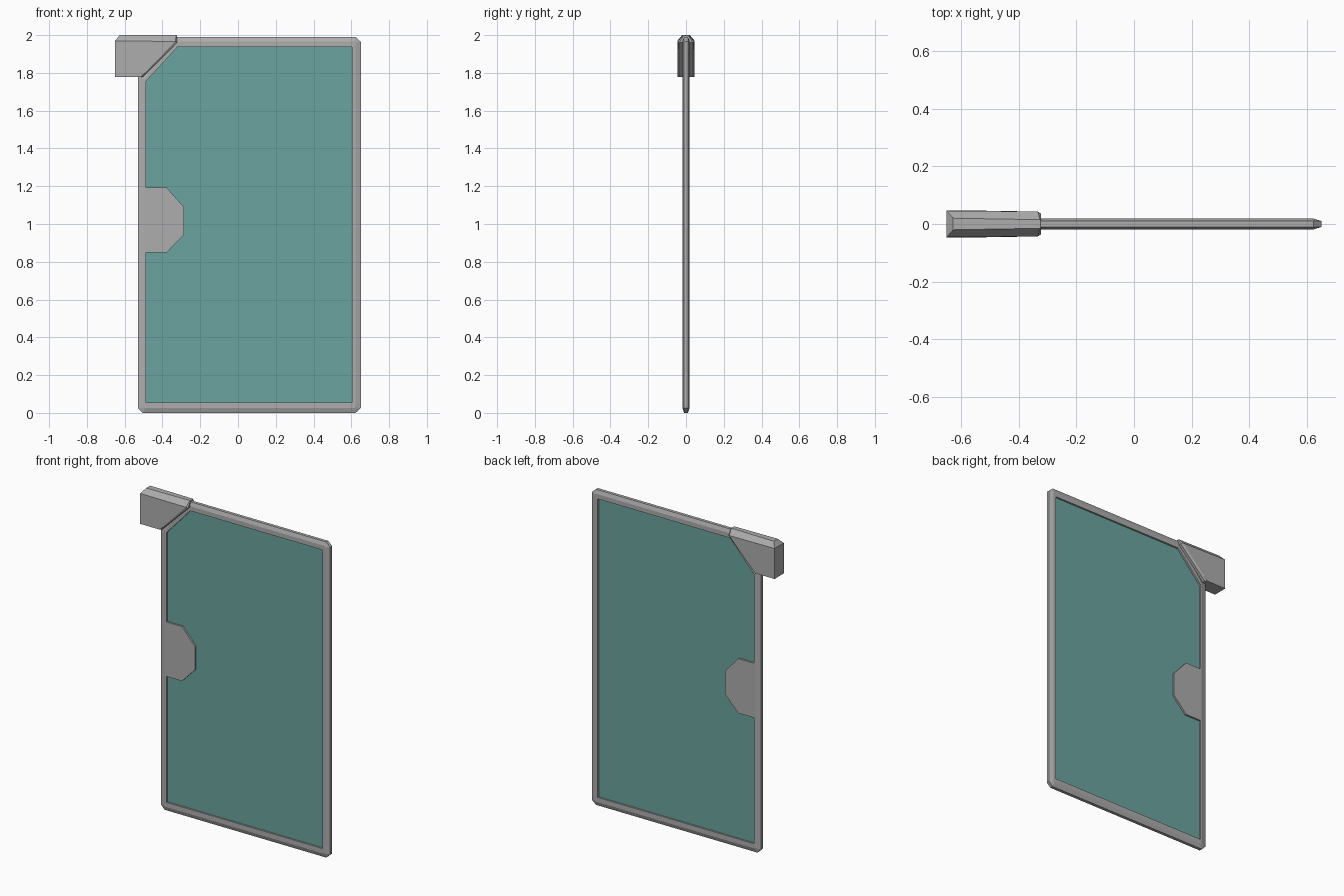
import bpy, bmesh

if "Cube" in bpy.data.objects:
    bpy.data.objects.remove(bpy.data.objects["Cube"])

FACE = 0.019      # half thickness of the frame


def material(name, rgb):
    mat = bpy.data.materials.new(name)
    mat.diffuse_color = (*rgb, 1)
    mat.use_nodes = True
    mat.node_tree.nodes["Principled BSDF"].inputs["Base Color"].default_value = mat.diffuse_color
    return mat


GREY = material("dark_grey", (0.425, 0.42, 0.42))
TEAL = material("teal_glass", (0.148, 0.378, 0.35))


def finish(bm, name, mat=GREY):
    bmesh.ops.remove_doubles(bm, verts=bm.verts, dist=0.0005)
    bmesh.ops.recalc_face_normals(bm, faces=bm.faces)
    mesh = bpy.data.meshes.new(name)
    bm.to_mesh(mesh)
    bm.free()
    mesh.materials.append(mat)
    ob = bpy.data.objects.new(name, mesh)
    bpy.context.collection.objects.link(ob)


def prism(name, outline, half, mat=GREY):
    """Flat slab from an x/z outline."""
    bm = bmesh.new()
    f = bm.faces.new([bm.verts.new((x, -half, z)) for x, z in outline])
    ext = bmesh.ops.extrude_face_region(bm, geom=[f], use_keep_orig=True)
    moved = [v for v in ext["geom"] if isinstance(v, bmesh.types.BMVert)]
    bmesh.ops.translate(bm, verts=moved, vec=(0, 2 * half, 0))
    finish(bm, name, mat)


# Door frame: outer edge, bevel line and glass opening joined front and back
outer = [(-.53, .025), (-.505, 0), (.622, 0), (.65, .025),
         (.65, 1.965), (.622, 1.99), (-.34, 1.99), (-.53, 1.79)]
ridge = [(-.495, .03), (-.49, .025), (.617, .025), (.622, .03),
         (.622, 1.96), (.617, 1.967), (-.35, 1.967), (-.495, 1.765)]
glass = [(-.487, .055), (.603, .055), (.603, 1.938), (-.32, 1.938), (-.487, 1.755)]
inner = [glass[i] for i in (0, 0, 1, 1, 2, 2, 3, 4)]

bm = bmesh.new()
section = [(outer, -.01), (ridge, -FACE), (inner, -FACE),
           (inner, FACE), (ridge, FACE), (outer, .01)]
rings = [[bm.verts.new((x, y, z)) for x, z in pts] for pts, y in section]
for a, b in zip(rings, rings[1:] + rings[:1]):
    for i in range(len(a)):
        j = (i + 1) % len(a)
        bm.faces.new((a[i], a[j], b[j], b[i]))
finish(bm, "door_frame")

# Lock plate, flush with the frame
prism("lock_plate", [(-.487, .849), (-.378, .849), (-.286, .944),
                     (-.286, 1.09), (-.378, 1.193), (-.487, 1.193)], FACE)

# Glass pane, slightly recessed
prism("glass_pane", glass, 0.008, TEAL)

# Corner bracket: bevelled top and diagonal edge, mirrored front to back
half_points = [(-.65, .046, 1.778), (-.515, .046, 1.778), (-.505, .036, 1.778),
               (-.65, .046, 1.97), (-.333, .043, 1.966), (-.323, .036, 1.96),
               (-.627, .02, 2.0), (-.326, .015, 2.0), (-.323, .013, 1.998)]
bm = bmesh.new()
for x, y, z in half_points:
    for s in (-1, 1):
        bm.verts.new((x, s * y, z))
bmesh.ops.convex_hull(bm, input=bm.verts)
bmesh.ops.dissolve_limit(bm, angle_limit=0.03, verts=bm.verts, edges=bm.edges)
finish(bm, "corner_bracket")
